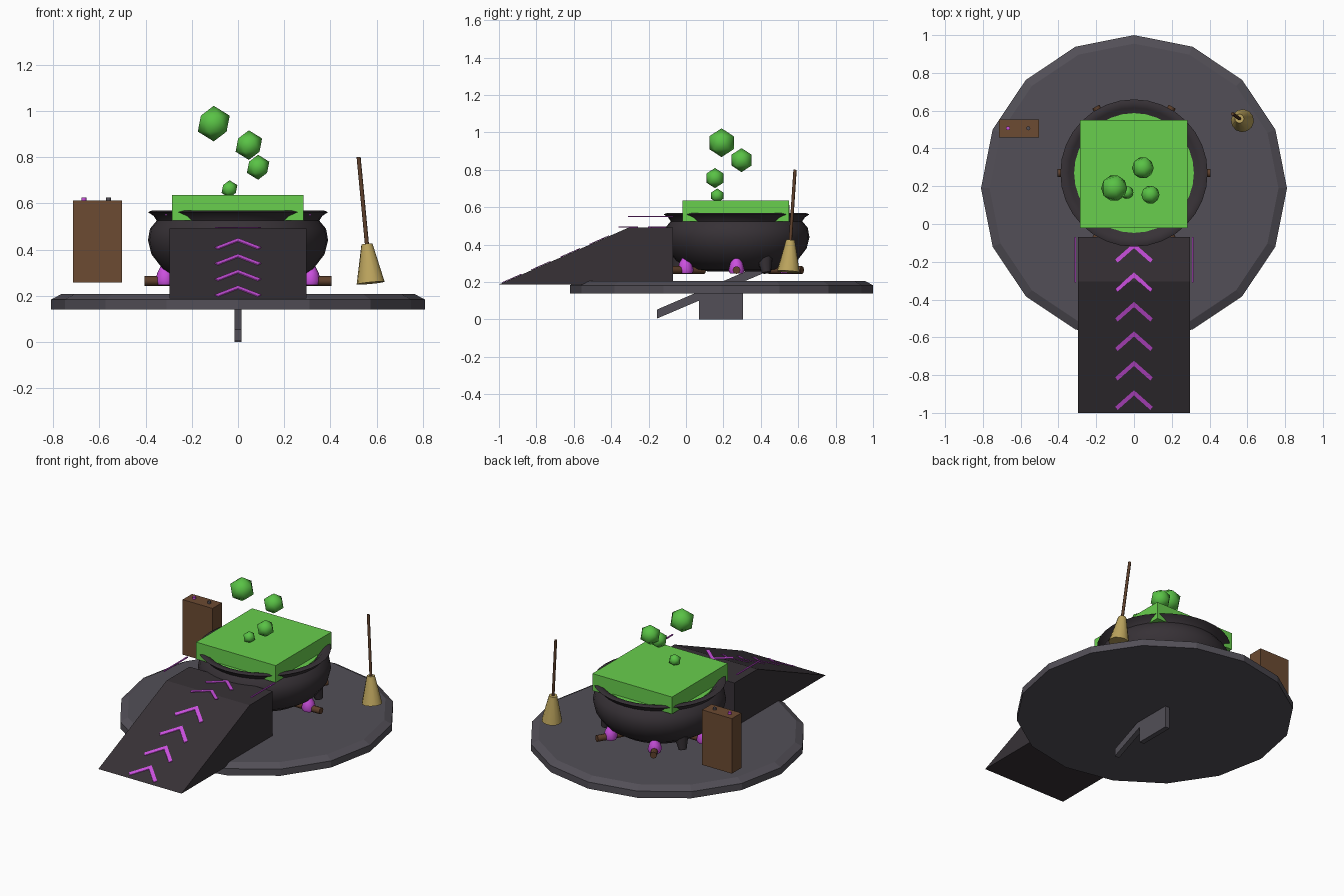
import bpy, bmesh, math
from mathutils import Vector

cube = bpy.data.objects.get("Cube")
if cube:
    bpy.data.objects.remove(cube, do_unlink=True)


def material(name, rgb):
    m = bpy.data.materials.new(name)
    m.use_nodes = True
    m.diffuse_color = (*rgb, 1)
    m.node_tree.nodes["Principled BSDF"].inputs["Base Color"].default_value = (*rgb, 1)
    return m


STONE = material("grey stone", (0.085, 0.078, 0.095))
IRON = material("black iron", (0.038, 0.031, 0.037))
GREEN = material("slime green", (0.14, 0.62, 0.075))
BUBBLE = material("bubble green", (0.10, 0.54, 0.06))
MAGENTA = material("magenta", (0.60, 0.08, 0.74))
WOOD = material("brown wood", (0.15, 0.07, 0.032))
LOG = material("dark wood", (0.11, 0.05, 0.024))
STRAW = material("straw", (0.50, 0.37, 0.11))


def finish(name, bm, mat, smooth=None):
    bmesh.ops.recalc_face_normals(bm, faces=bm.faces)
    me = bpy.data.meshes.new(name)
    bm.to_mesh(me)
    bm.free()
    me.materials.append(mat)
    ob = bpy.data.objects.new(name, me)
    bpy.context.collection.objects.link(ob)
    if smooth:
        bpy.ops.object.select_all(action="DESELECT")
        ob.select_set(True)
        bpy.context.view_layer.objects.active = ob
        bpy.ops.object.shade_smooth_by_angle(angle=math.radians(smooth))
    return ob


def box(name, lo, hi, mat):
    bm = bmesh.new()
    bmesh.ops.create_cube(bm, size=1)
    for v in bm.verts:
        v.co = [l + (c + 0.5) * (h - l) for c, l, h in zip(v.co, lo, hi)]
    return finish(name, bm, mat)


def lathe(name, profile, center, sides, mat, smooth=None):
    """Closed solid of revolution around a vertical axis."""
    bm = bmesh.new()
    rings = []
    for r, z in profile:
        rings.append([bm.verts.new((center[0] + r * math.cos(math.tau * i / sides),
                                    center[1] + r * math.sin(math.tau * i / sides), z))
                      for i in range(sides)])
    for a, b in zip(rings, rings[1:]):
        for i in range(sides):
            j = (i + 1) % sides
            bm.faces.new((a[i], a[j], b[j], b[i]))
    bm.faces.new(rings[0])
    bm.faces.new(rings[-1])
    return finish(name, bm, mat, smooth)


def rod(name, p, q, r1, r2, sides, mat):
    """Cylinder or cone between two points."""
    p, q = Vector(p), Vector(q)
    bm = bmesh.new()
    bmesh.ops.create_cone(bm, cap_ends=True, segments=sides, radius1=r1, radius2=r2,
                          depth=(q - p).length)
    turn = (q - p).to_track_quat("Z", "Y")
    for v in bm.verts:
        v.co = turn @ v.co + (p + q) / 2
    return finish(name, bm, mat, 50)


def prism(name, bottom, offset, mat):
    """Extrude one polygon by an offset."""
    bm = bmesh.new()
    f = bm.faces.new([bm.verts.new(p) for p in bottom])
    out = bmesh.ops.extrude_face_region(bm, geom=[f])
    bmesh.ops.translate(bm, vec=offset,
                        verts=[g for g in out["geom"] if isinstance(g, bmesh.types.BMVert)])
    return finish(name, bm, mat)


# Stone platform with chamfered edge
lathe("platform", [(0.81, 0.14), (0.81, 0.183), (0.765, 0.207)], (0, 0.19), 16, STONE)

# Supports beneath the platform
box("support_block", (-0.016, 0.07, 0), (0.016, 0.305, 0.16), STONE)
prism("support_strut", [(-0.016, -0.155, 0.005), (-0.016, 0.42, 0.25),
                        (-0.016, 0.42, 0.30), (-0.016, -0.155, 0.053)],
      (0.032, 0, 0), STONE)

# Ramp
TOP, EDGE, SLOPE = 0.492, -0.305, 0.439
prism("ramp", [(-0.297, -1, 0.187), (-0.297, -0.07, 0.187),
               (-0.297, -0.07, TOP), (-0.297, EDGE, TOP)], (0.594, 0, 0), IRON)

# Chevrons: two flat ones on the landing, four on the slope
half = [(0, 0), (0.1, -0.088), (0.086, -0.104), (0, -0.028)]
outline = half + [(-x, y) for x, y in half[2:0:-1]]
for k in range(6):
    apex = -0.1 - 0.156 * k
    pts = []
    for x, y in outline:
        drop = SLOPE * (EDGE - apex - y) if k > 1 else 0
        pts.append((x, apex + y, TOP - drop + 0.001))
    prism(f"ramp_chevron_{k + 1}", pts, (0, 0, 0.004), MAGENTA)

# Thin side rails
for side, s in (("left", 1), ("right", -1)):
    box(f"{side}_rail", (s * 0.312 - 0.004, -0.31, 0.547),
        (s * 0.312 + 0.004, -0.07, 0.553), MAGENTA)

# Cauldron, its liquid and the slime block
POT = (0, 0.27)
lathe("cauldron", [(0.15, 0.257), (0.25, 0.268), (0.325, 0.315), (0.375, 0.38), (0.39, 0.44),
                   (0.381, 0.49), (0.352, 0.525), (0.365, 0.545), (0.39, 0.562),
                   (0.375, 0.568), (0.345, 0.562), (0.317, 0.535)], POT, 32, IRON, 50)
lathe("liquid", [(0.317, 0.53), (0.317, 0.542)], POT, 32, GREEN)
box("slime_block", (-0.285, -0.02, 0.525), (0.283, 0.55, 0.635), GREEN)


def around(deg, r, z):
    a = math.radians(deg)
    return (POT[0] + r * math.cos(a), POT[1] + r * math.sin(a), z)


# Cauldron feet
for k, deg in enumerate((30, 150, 270)):
    rod(f"cauldron_foot_{k + 1}", around(deg, 0.32, 0.25), around(deg, 0.3, 0.33),
        0.025, 0.045, 8, IRON)

# Fire logs and flames
for k in range(6):
    deg = 60 * k
    rod(f"log_{k + 1}", around(deg, 0.2, 0.264), around(deg, 0.405, 0.264),
        0.021, 0.021, 8, LOG)
    x, y, _ = around(deg, 0.315, 0)
    lathe(f"flame_{k + 1}", [(0.036, 0.247), (0.043, 0.265), (0.034, 0.30),
                             (0.018, 0.33), (0.004, 0.35)], (x, y), 8, MAGENTA, 60)

# Rising bubbles
for k, (x, y, z, r) in enumerate([(-0.105, 0.19, 0.945, 0.077), (0.047, 0.297, 0.852, 0.064),
                                  (0.087, 0.155, 0.756, 0.054), (-0.037, 0.167, 0.662, 0.038)]):
    bm = bmesh.new()
    bmesh.ops.create_icosphere(bm, subdivisions=1, radius=r)
    bmesh.ops.translate(bm, verts=bm.verts, vec=(x, y, z))
    finish(f"bubble_{k + 1}", bm, BUBBLE, 60)

# Wooden cabinet with two knobs
box("cabinet", (-0.715, 0.457, 0.257), (-0.502, 0.553, 0.612), WOOD)
for name, x, mat in (("magenta_knob", -0.667, MAGENTA), ("dark_knob", -0.56, STONE)):
    rod(name, (x, 0.507, 0.60), (x, 0.507, 0.625), 0.011, 0.011, 8, mat)

# Broom leaning slightly
tip, foot = Vector((0.522, 0.583, 0.80)), Vector((0.574, 0.547, 0.255))
rod("broom_handle", foot.lerp(tip, 0.2), tip, 0.009, 0.009, 8, LOG)
rod("broom_bristles", foot, foot.lerp(tip, 0.31), 0.061, 0.024, 12, STRAW)
